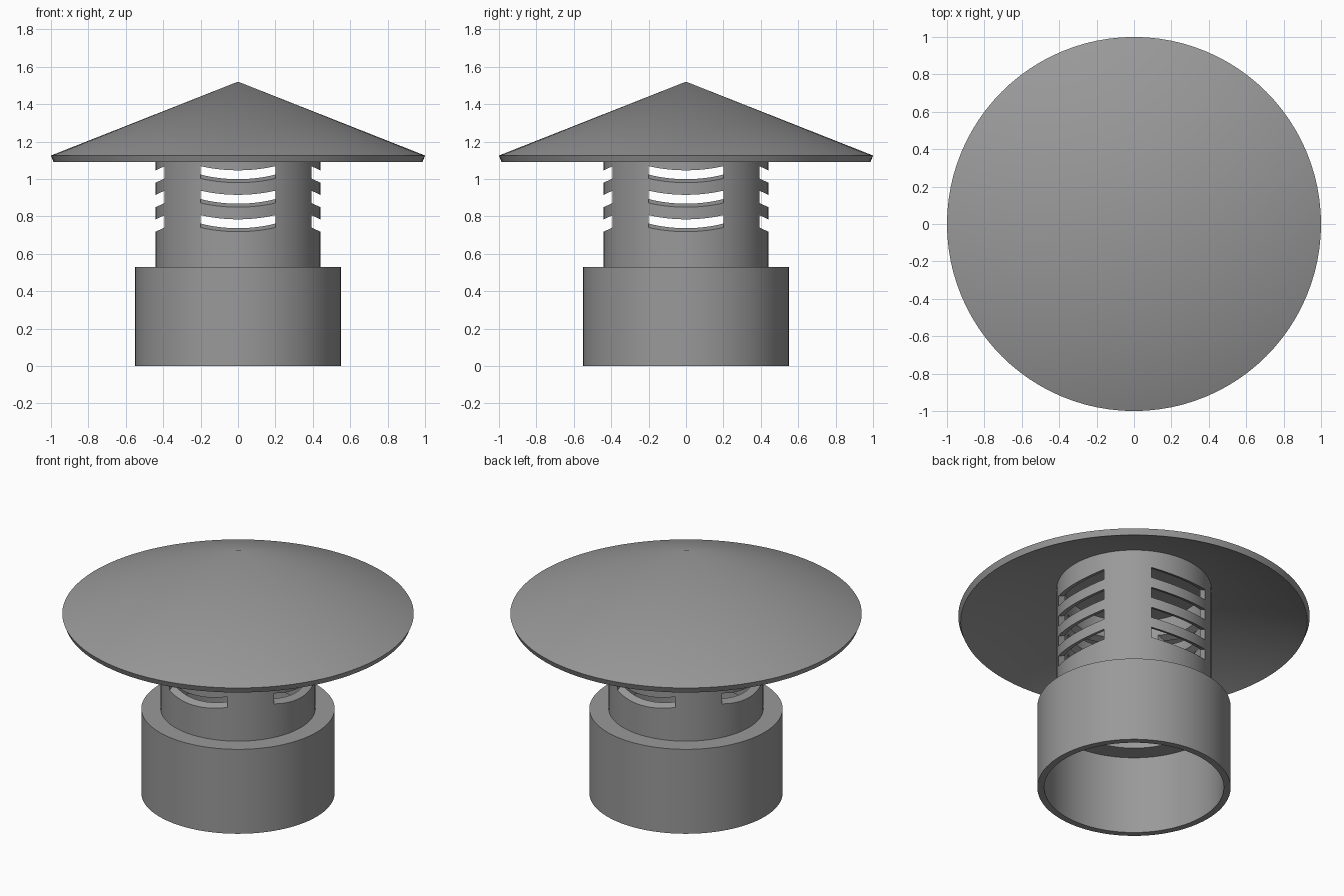
import bpy, bmesh, math
from mathutils import Matrix

if "Cube" in bpy.data.objects:
    bpy.data.objects.remove(bpy.data.objects["Cube"])

SEGMENTS = 96

metal = bpy.data.materials.new("grey metal")
metal.diffuse_color = (0.32, 0.32, 0.32, 1)
metal.use_nodes = True
metal.node_tree.nodes["Principled BSDF"].inputs["Base Color"].default_value = metal.diffuse_color


def make_object(name, bm):
    bmesh.ops.recalc_face_normals(bm, faces=bm.faces)
    mesh = bpy.data.meshes.new(name)
    bm.to_mesh(mesh)
    bm.free()
    mesh.materials.append(metal)
    obj = bpy.data.objects.new(name, mesh)
    bpy.context.collection.objects.link(obj)
    return obj


def select_only(obj):
    bpy.ops.object.select_all(action='DESELECT')
    obj.select_set(True)
    bpy.context.view_layer.objects.active = obj


def lathe(name, profile, closed):
    """Revolve an (r, z) profile around the z axis."""
    bm = bmesh.new()
    verts = [bm.verts.new((r, 0, z)) for r, z in profile]
    edges = [bm.edges.new(pair) for pair in zip(verts, verts[1:])]
    if closed:
        edges.append(bm.edges.new((verts[-1], verts[0])))
    bmesh.ops.spin(bm, geom=verts + edges, cent=(0, 0, 0), axis=(0, 0, 1),
                   angle=math.tau, steps=SEGMENTS, use_duplicate=False)
    bmesh.ops.remove_doubles(bm, verts=bm.verts, dist=0.0005)
    return make_object(name, bm)


# Conical rain cap: thin shell with a rim square to the slope
cap = lathe("rain_cap", [(0, 1.52), (1.0, 1.125), (0.986, 1.09), (0, 1.48)], False)

# Socket collar and narrower vent pipe, hollow throughout
body = lathe("vent_pipe", [(0.55, 0), (0.55, 0.53), (0.44, 0.53), (0.44, 1.308),
                           (0.40, 1.324), (0.40, 0.49), (0.511, 0.49), (0.511, 0)], True)

# Louvre slots: four rows on four sides, sloping down outwards
slope = math.tan(math.radians(25))
bm = bmesh.new()
for side in range(4):
    turn = Matrix.Rotation(side * math.pi / 2, 4, 'Z')
    for row in range(4):
        for_box = bmesh.ops.create_cube(bm, size=1)["verts"]
        for v in for_box:
            x, y, z = v.co.x * 0.4, v.co.y * 0.26 - 0.40, v.co.z * 0.066
            v.co = turn @ Matrix.Translation((x, y, 0.751 + row * 0.131 + z + (y + 0.44) * slope)).translation
slots = make_object("slot_cutter", bm)
slots.hide_render = True

cut = body.modifiers.new("slots", 'BOOLEAN')
cut.operation = 'DIFFERENCE'
cut.solver = 'EXACT'
cut.object = slots
select_only(body)
bpy.ops.object.modifier_apply(modifier=cut.name)
bpy.data.objects.remove(slots)

# Smooth round walls, crisp edges
for obj in (cap, body):
    select_only(obj)
    bpy.ops.object.shade_smooth_by_angle(angle=math.radians(30))
